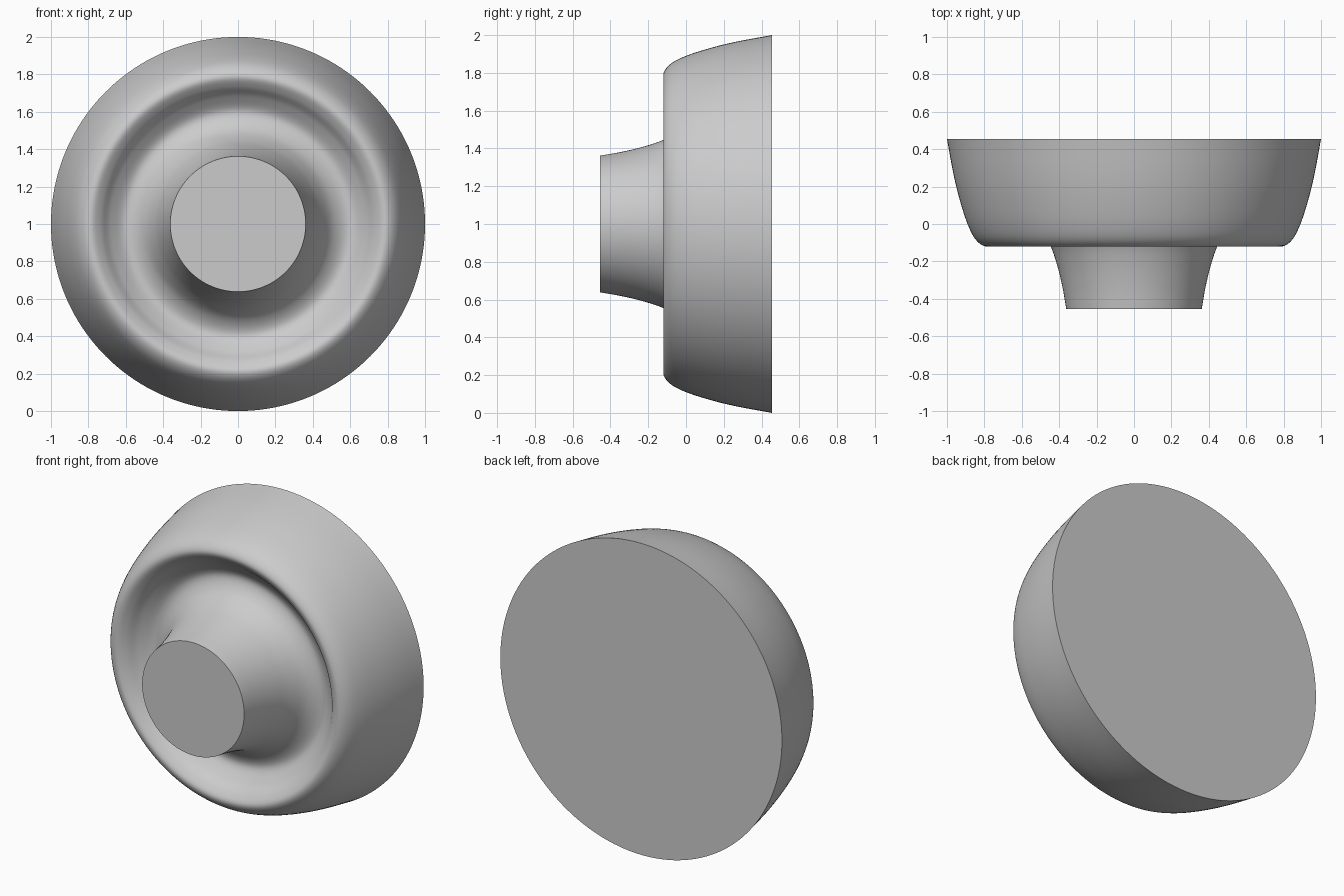
import bpy, bmesh, math
from mathutils import Vector, Matrix
from mathutils.geometry import interpolate_bezier

cube = bpy.data.objects.get("Cube")
if cube:
    bpy.data.objects.remove(cube, do_unlink=True)

mat = bpy.data.materials.new("light_grey")
mat.use_nodes = True
grey = (0.6, 0.6, 0.6, 1)
mat.diffuse_color = grey
mat.node_tree.nodes["Principled BSDF"].inputs["Base Color"].default_value = grey

AXIS_HEIGHT = 1.0
SEGMENTS = 160

# Profile as (radius, depth): front stem, groove, rounded lip, outer bowl
profile = [(0.362, -0.455), (0.382, -0.34), (0.411, -0.22), (0.45, -0.11),
           (0.51, -0.02), (0.597, 0.02), (0.68, -0.03), (0.735, -0.09),
           (0.79, -0.12), (0.845, -0.085), (0.89, 0.0), (0.932, 0.13),
           (0.966, 0.27), (1.0, 0.455)]


def smooth_path(points, steps=7):
    """Smooth curve through all the points."""
    pts = [Vector((r, y, 0)) for r, y in points]
    ends = [2 * pts[0] - pts[1]] + pts + [2 * pts[-1] - pts[-2]]
    path = [pts[0]]
    for a, b, c, d in zip(ends, ends[1:], ends[2:], ends[3:]):
        path += interpolate_bezier(b, b + (c - a) / 6, c - (d - b) / 6, c, steps)[1:]
    return path


# Turned body: spin the profile around the front-to-back axis
bm = bmesh.new()
verts = [bm.verts.new((p.x, p.y, 0)) for p in smooth_path(profile)]
edges = [bm.edges.new(pair) for pair in zip(verts, verts[1:])]
bmesh.ops.spin(bm, geom=verts + edges, cent=(0, 0, 0), axis=(0, 1, 0),
               angle=math.tau, steps=SEGMENTS, use_duplicate=False)
bmesh.ops.remove_doubles(bm, verts=bm.verts, dist=0.0005)

# Flat front cap and flat back
bmesh.ops.holes_fill(bm, edges=[e for e in bm.edges if e.is_boundary], sides=0)
bmesh.ops.recalc_face_normals(bm, faces=bm.faces)
bmesh.ops.transform(bm, matrix=Matrix.Translation((0, 0, AXIS_HEIGHT)), verts=bm.verts)

mesh = bpy.data.meshes.new("turned_knob")
bm.to_mesh(mesh)
bm.free()
mesh.materials.append(mat)
knob = bpy.data.objects.new("turned_knob", mesh)
bpy.context.collection.objects.link(knob)

bpy.ops.object.select_all(action='DESELECT')
knob.select_set(True)
bpy.context.view_layer.objects.active = knob
bpy.ops.object.shade_smooth_by_angle(angle=math.radians(35))
